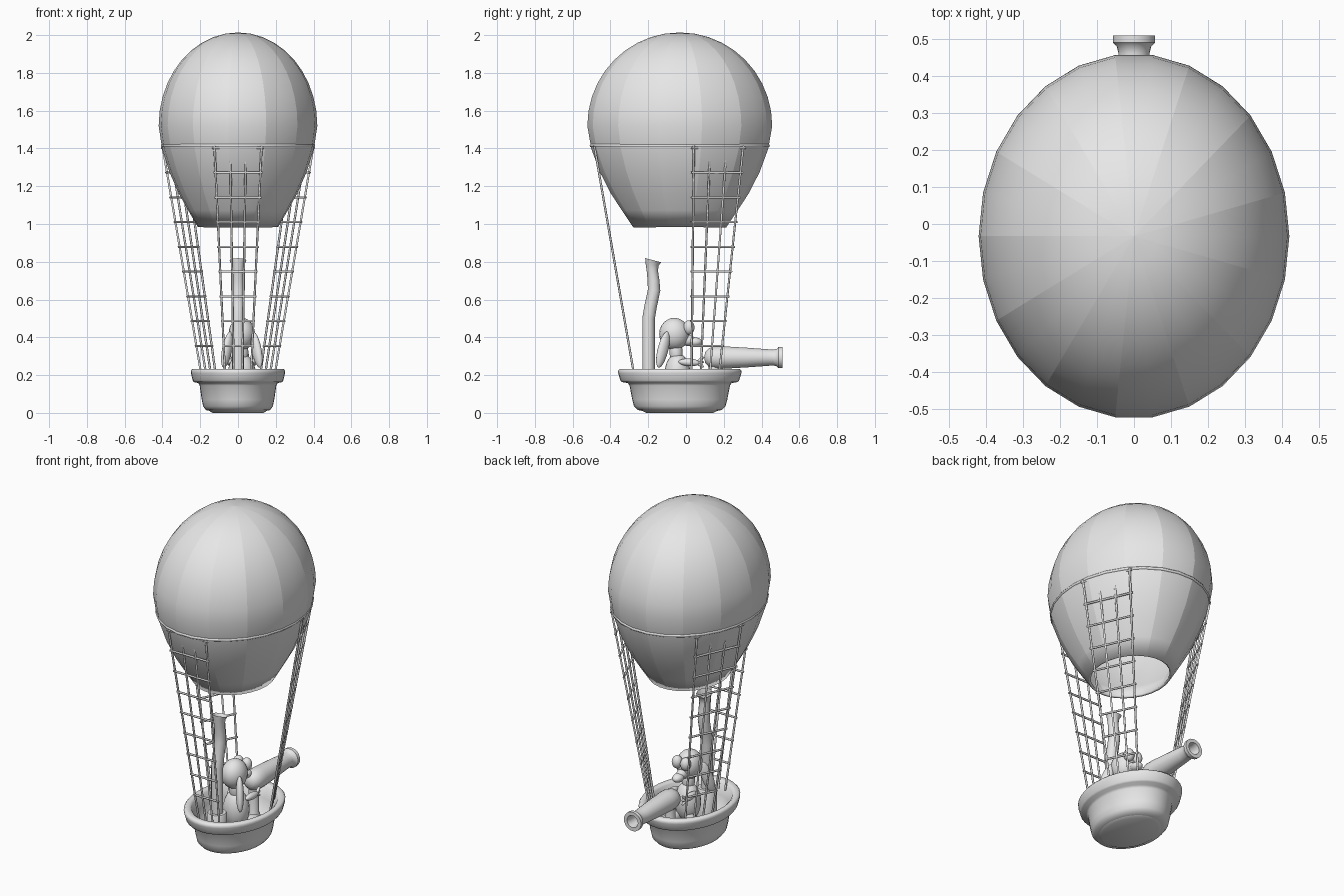
import bpy, bmesh
from math import sin, cos, pi, radians
from mathutils import Vector

old = bpy.data.objects.get("Cube")
if old:
    bpy.data.objects.remove(old, do_unlink=True)

grey = bpy.data.materials.new("plain_grey")
grey.use_nodes = True
grey.diffuse_color = (0.8, 0.8, 0.8, 1)
grey.node_tree.nodes["Principled BSDF"].inputs["Base Color"].default_value = (0.8, 0.8, 0.8, 1)

MID_Y = -0.033


def lathe(name, profile, centre, stretch=1.0, segs=26, sharp_angle=40):
    """Revolve (radius, height) points, stretched along y."""
    bm = bmesh.new()
    rings = []
    for r, z in profile:
        rings.append([bm.verts.new((r * cos(2 * pi * i / segs), r * stretch * sin(2 * pi * i / segs), z))
                      for i in range(segs)])
    for a, b in zip(rings, rings[1:]):
        for i in range(segs):
            j = (i + 1) % segs
            bm.faces.new((a[i], a[j], b[j], b[i]))
    bmesh.ops.remove_doubles(bm, verts=bm.verts, dist=0.0005)
    for f in bm.faces:
        f.smooth = True
    for e in bm.edges:
        if len(e.link_faces) == 2 and e.calc_face_angle(0) > radians(sharp_angle):
            e.smooth = False
    mesh = bpy.data.meshes.new(name)
    bm.to_mesh(mesh)
    bm.free()
    mesh.materials.append(grey)
    ob = bpy.data.objects.new(name, mesh)
    ob.location = centre
    bpy.context.collection.objects.link(ob)
    return ob


def tubes(name, paths, radius, closed=False, widths=None, sides=1):
    """Round tubes along one or more point paths."""
    cu = bpy.data.curves.new(name, "CURVE")
    cu.dimensions = "3D"
    cu.bevel_depth = radius
    cu.bevel_resolution = sides
    for path in paths:
        sp = cu.splines.new("POLY")
        sp.points.add(len(path) - 1)
        sp.use_cyclic_u = closed
        sp.use_smooth = True
        for k, (pt, co) in enumerate(zip(sp.points, path)):
            pt.co = (*co, 1)
            pt.radius = widths[k] if widths else 1
    cu.materials.append(grey)
    ob = bpy.data.objects.new(name, cu)
    bpy.context.collection.objects.link(ob)
    return ob


def blob(name, centre, size, axis=(0, 0, 1)):
    """Smooth ellipsoid whose local z follows axis."""
    bpy.ops.mesh.primitive_uv_sphere_add(segments=20, ring_count=12, radius=1, location=centre)
    ob = bpy.context.object
    ob.name = name
    ob.scale = size
    ob.rotation_euler = Vector(axis).to_track_quat("Z", "Y").to_euler()
    ob.data.materials.append(grey)
    bpy.ops.object.shade_smooth()
    return ob


def limb(name, start, end, thick):
    a, b = Vector(start), Vector(end)
    return blob(name, (a + b) / 2, (thick, thick, (b - a).length / 2 + thick * 0.5), b - a)


def oval(rx, ry, degrees, z):
    return Vector((rx * cos(radians(degrees)), MID_Y + ry * sin(radians(degrees)), z))


# Balloon envelope: open skirt below, domed crown above, a seam on every second meridian
skirt = [(0.2, 0.99), (0.252, 1.08), (0.302, 1.17), (0.35, 1.28), (0.388, 1.4)]
crown = [(0.406 * cos(t * pi / 20), 1.52 + 0.48 * sin(t * pi / 20)) for t in range(11)]
balloon = lathe("balloon", skirt + crown, (0, MID_Y, 0), 1.18, sharp_angle=60)
for e in balloon.data.edges:
    a, b = (balloon.data.vertices[i].co for i in e.vertices)
    if abs(a.z - b.z) > 0.002:
        low = a if a.z < b.z else b
        turn = Vector((low.x, low.y / 1.18)).angle_signed(Vector((1, 0)), 0)
        if round(turn / (2 * pi / 26)) % 2:
            e.use_edge_sharp = True
shell = balloon.modifiers.new("thickness", "SOLIDIFY")
shell.thickness = 0.014
shell.offset = -1 if balloon.data.polygons[0].normal.dot(balloon.data.polygons[0].center) > 0 else 1

# Hoop around the balloon
tubes("balloon_hoop", [[oval(0.4, 0.472, i * 360 / 26, 1.415) for i in range(26)]], 0.009, True)

# Three rope nets: one at the front, one on each side towards the back
for name, top_mid, low_mid in (("front", 270, 270), ("left", 27, 34), ("right", 153, 146)):
    tops = [oval(0.405, 0.476, top_mid + s * 18, 1.415) for s in (-1, 1)]
    lows = [oval(0.2, 0.257, low_mid + s * 20, 0.2) for s in (-1, 1)]

    def net_point(u, v):
        return lows[0].lerp(lows[1], u).lerp(tops[0].lerp(tops[1], u), v)

    ropes = []
    for k in range(4):
        ropes.append([net_point(k / 3, 0), net_point(k / 3, 1)])
    for k in range(9):
        v = (0.355 + k * 0.131 - 0.2) / 1.215
        ropes.append([net_point(-0.05, v), net_point(1.05, v)])
    tubes(name + "_rope_net", ropes, 0.006)

# Hollow oval basket with a thick flared rim
basket_profile = [(0, 0.008), (0.14, 0.008), (0.17, 0.015), (0.185, 0.035), (0.192, 0.07),
                  (0.203, 0.145), (0.21, 0.158), (0.234, 0.163), (0.24, 0.172), (0.249, 0.21),
                  (0.25, 0.222), (0.243, 0.232), (0.222, 0.232), (0.211, 0.222),
                  (0.195, 0.16), (0.175, 0.06), (0.15, 0.05), (0, 0.05)]
lathe("basket", basket_profile, (0, MID_Y, 0), 1.31, 40, 60)
lathe("basket_base", [(0, 0), (0.135, 0), (0.15, 0.009)], (0, MID_Y, 0), 1.31, 40)

# Stove and its crooked chimney
lathe("stove", [(0, 0.05), (0.055, 0.05), (0.055, 0.225), (0.05, 0.232), (0, 0.232)], (0, -0.2, 0), 1, 20)
pipe = [(0, -0.198, 0.2), (0, -0.198, 0.5), (0, -0.188, 0.56), (0, -0.169, 0.65),
        (0, -0.172, 0.7), (0, -0.178, 0.75), (0, -0.179, 0.785), (0, -0.173, 0.808)]
tubes("chimney", [pipe], 0.033, widths=[1, 1, 1, 1, 0.95, 0.9, 1.05, 1.35], sides=4)

# Cannon pointing backwards, with a hollow muzzle
cannon = lathe("cannon", [(0, 0), (0.03, 0.006), (0.05, 0.025), (0.06, 0.06), (0.06, 0.1),
                          (0.053, 0.22), (0.045, 0.33), (0.042, 0.365), (0.047, 0.385), (0.057, 0.394),
                          (0.057, 0.414), (0.036, 0.414), (0.032, 0.39), (0.03, 0.25), (0, 0.25)],
               (0, 0.096, 0.293), 1, 22)
cannon.rotation_euler.x = -pi / 2
lathe("cannon_stand", [(0.05, 0.05), (0.03, 0.1), (0.03, 0.25)], (0, 0.15, 0), 1, 16)

# Passenger facing the cannon
HX = 0.02
blob("passenger_body", (HX, -0.045, 0.2), (0.075, 0.07, 0.115))
blob("passenger_head", (HX, -0.062, 0.418), (0.07, 0.08, 0.085))
limb("passenger_neck", (HX, -0.05, 0.27), (HX, -0.055, 0.37), 0.035)
blob("passenger_chin", (HX, 0.045, 0.375), (0.03, 0.04, 0.025))
limb("passenger_jaw", (HX, -0.03, 0.39), (HX, 0.04, 0.38), 0.03)
for side, s in (("left", 1), ("right", -1)):
    blob(side + "_cheek", (HX + s * 0.028, 0.015, 0.452), (0.03, 0.03, 0.038))
    blob(side + "_ear", (HX + s * 0.078, -0.122, 0.335), (0.022, 0.032, 0.1), (-s * 0.2, 0.25, 1))
    limb(side + "_arm", (HX + s * 0.06, -0.03, 0.27), (HX + s * 0.06, 0.065, 0.265), 0.02)
    limb(side + "_leg", (HX + s * 0.045, -0.03, 0.12), (HX + s * 0.065, 0.07, 0.11), 0.035)
    for lift in (-0.02, 0.005, 0.03):
        limb(side + "_finger", (HX + s * 0.06, 0.06, 0.265),
             (HX + s * 0.06, 0.09, 0.265 + lift), 0.009)
